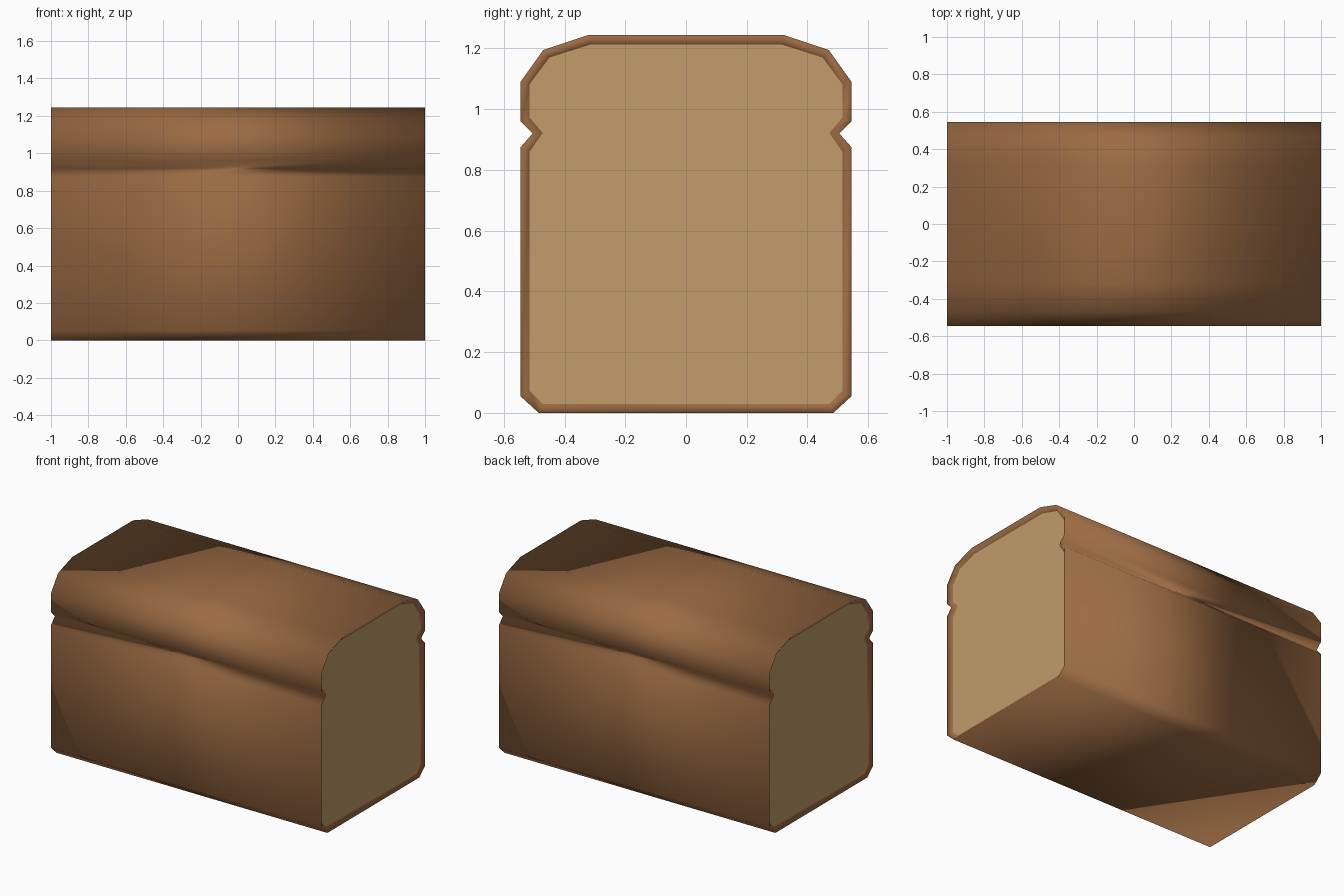
import bpy, bmesh

if "Cube" in bpy.data.objects:
    bpy.data.objects.remove(bpy.data.objects["Cube"])

# Half cross-sections (y, z), bottom to top: crust outline and inset crumb outline
OUTER = [(0.485, 0.0), (0.545, 0.055), (0.545, 0.875), (0.505, 0.92),
         (0.545, 0.96), (0.545, 1.09), (0.47, 1.195), (0.32, 1.245)]
INNER = [(0.472, 0.03), (0.515, 0.072), (0.515, 0.86), (0.472, 0.922),
         (0.515, 0.972), (0.515, 1.082), (0.45, 1.17), (0.315, 1.213)]
HALF, RECESS = 1.0, 0.022


def material(name, rgb):
    m = bpy.data.materials.new(name)
    m.diffuse_color = (*rgb, 1)
    m.use_nodes = True
    m.node_tree.nodes["Principled BSDF"].inputs["Base Color"].default_value = m.diffuse_color
    return m


def ring(bm, half, x):
    """Mirror a half profile into a closed loop of vertices at the given x."""
    pts = half + [(-y, z) for y, z in reversed(half)]
    return [bm.verts.new((x, y, z)) for y, z in pts]


def finish(bm, name, mat, smooth):
    me = bpy.data.meshes.new(name)
    for f in bm.faces:
        f.smooth = smooth
    bm.to_mesh(me)
    bm.free()
    me.materials.append(mat)
    ob = bpy.data.objects.new(name, me)
    bpy.context.collection.objects.link(ob)
    return ob


crust_mat = material("crust brown", (0.33, 0.147, 0.056))
crumb_mat = material("crumb tan", (0.54, 0.335, 0.145))

# Crust: smooth tube whose rims funnel in to the recessed crumb
bm = bmesh.new()
rings = [ring(bm, INNER, -HALF + RECESS), ring(bm, OUTER, -HALF),
         ring(bm, OUTER, HALF), ring(bm, INNER, HALF - RECESS)]
n = len(rings[0])
for a, b in zip(rings, rings[1:]):
    for i in range(n):
        j = (i + 1) % n
        bm.faces.new((a[j], a[i], b[i], b[j]))
# the open tube is wound consistently; make sure the base faces down
bm.normal_update()
base = min(bm.faces, key=lambda f: f.calc_center_median().z)
if base.normal.z > 0:
    bmesh.ops.reverse_faces(bm, faces=bm.faces[:])
finish(bm, "crust", crust_mat, True)

# Crumb: flat cut face at each end
for side, name in ((1, "crumb_right"), (-1, "crumb_left")):
    bm = bmesh.new()
    f = bm.faces.new(ring(bm, INNER, side * (HALF - RECESS)))
    f.normal_update()
    if f.normal.x * side < 0:
        f.normal_flip()
    finish(bm, name, crumb_mat, False)
